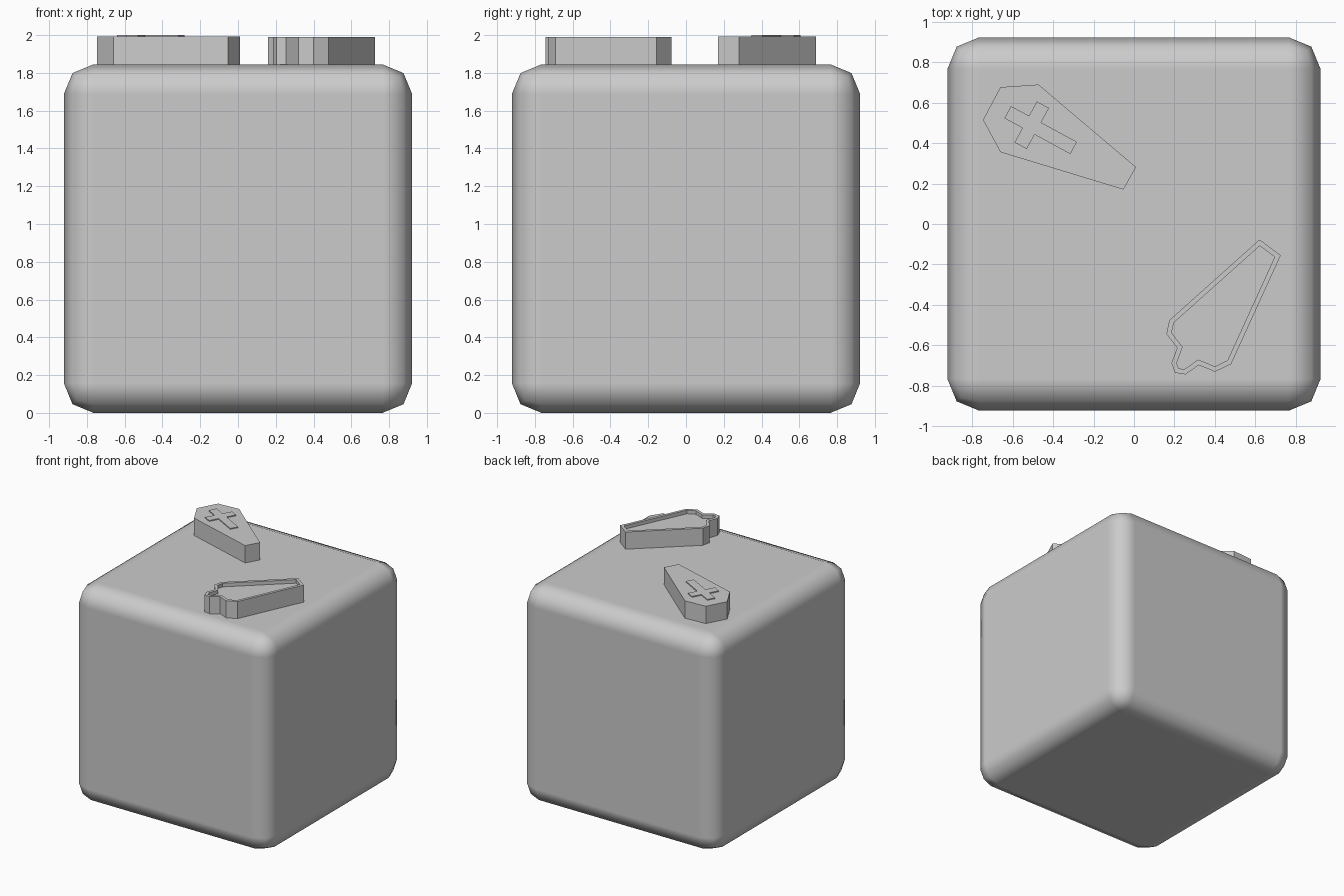
import bpy, bmesh
from mathutils import Vector

if "Cube" in bpy.data.objects:
    bpy.data.objects.remove(bpy.data.objects["Cube"])

TOP = 1.845   # top of the block
RIM = 1.992   # top of the coffins
HALF = 0.922


def new_object(name, bm):
    bmesh.ops.recalc_face_normals(bm, faces=bm.faces)
    mesh = bpy.data.meshes.new(name)
    bm.to_mesh(mesh)
    bm.free()
    ob = bpy.data.objects.new(name, mesh)
    bpy.context.collection.objects.link(ob)
    return ob


def prism(name, outline, z0, z1, rim=0.0, recess=0.0):
    """Extruded outline, optionally with a sunken top inside a rim."""
    bm = bmesh.new()
    base = bm.faces.new([bm.verts.new((x, y, z0)) for x, y in outline])
    ext = bmesh.ops.extrude_face_region(bm, geom=[base], use_keep_orig=True)["geom"]
    bmesh.ops.translate(bm, vec=(0, 0, z1 - z0),
                        verts=[g for g in ext if isinstance(g, bmesh.types.BMVert)])
    bmesh.ops.recalc_face_normals(bm, faces=bm.faces)
    if rim:
        lid = max(bm.faces, key=lambda f: f.calc_center_median().z)
        bmesh.ops.inset_region(bm, faces=[lid], thickness=rim, use_even_offset=True)
        ext = bmesh.ops.extrude_face_region(bm, geom=[lid])["geom"]
        if lid.is_valid:
            bmesh.ops.delete(bm, geom=[lid], context='FACES_ONLY')
        bmesh.ops.translate(bm, vec=(0, 0, -recess),
                            verts=[g for g in ext if isinstance(g, bmesh.types.BMVert)])
    return new_object(name, bm)


# Rounded block
bm = bmesh.new()
bmesh.ops.create_cube(bm, size=1)
bmesh.ops.scale(bm, vec=(2 * HALF, 2 * HALF, TOP), verts=bm.verts)
bmesh.ops.translate(bm, vec=(0, 0, TOP / 2), verts=bm.verts)
block = new_object("rounded_block", bm)
bevel = block.modifiers.new("round_edges", 'BEVEL')
bevel.width = 0.157
bevel.segments = 2
bevel.harden_normals = True
for p in block.data.polygons:
    p.use_smooth = True

# Plain coffin
prism("coffin_with_cross",
      [(-0.66, 0.676), (-0.746, 0.514), (-0.66, 0.355),
       (-0.052, 0.17), (0.01, 0.281), (-0.472, 0.689)], TOP, RIM)

# Raised cross along the coffin's axis
axis = Vector((-0.879, 0.478))
side = Vector((0.478, 0.879))
centre = Vector((-0.505, 0.488))
w, arm, head, foot = 0.034, 0.115, 0.135, 0.235
half = [(head, w), (w, w), (w, arm), (-w, arm), (-w, w), (-foot, w)]
cross = half + [(a, -b) for a, b in reversed(half)]
prism("raised_cross", [tuple(centre + axis * a + side * b) for a, b in cross],
      RIM - 0.01, 2.0)

# Coffin with a scalloped head and a sunken lid
prism("scalloped_coffin",
      [(0.62, -0.077), (0.725, -0.155), (0.48, -0.692), (0.40, -0.73),
       (0.32, -0.697), (0.255, -0.743), (0.203, -0.735), (0.185, -0.688),
       (0.213, -0.612), (0.16, -0.543), (0.175, -0.475)],
      TOP, RIM - 0.002, rim=0.024, recess=0.03)
